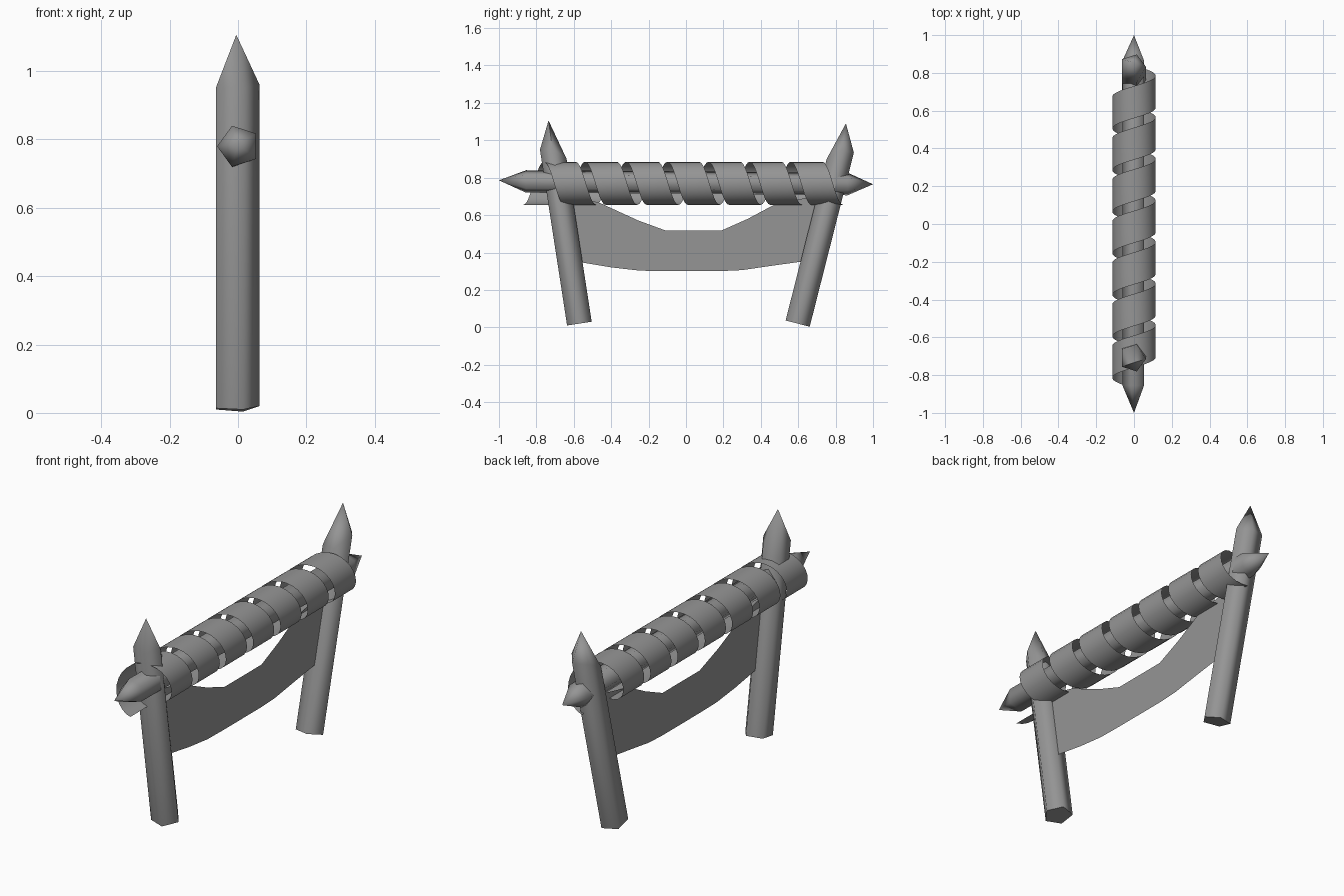
import bpy, bmesh, math
from mathutils import Vector

cube = bpy.data.objects.get("Cube")
if cube:
    bpy.data.objects.remove(cube)

grey = bpy.data.materials.new("weathered_grey")
grey.use_nodes = True
colour = (0.3, 0.3, 0.3, 1)
grey.diffuse_color = colour
grey.node_tree.nodes["Principled BSDF"].inputs["Base Color"].default_value = colour


def finish(name, bm, smooth=80):
    mesh = bpy.data.meshes.new(name)
    bm.to_mesh(mesh)
    bm.free()
    mesh.materials.append(grey)
    obj = bpy.data.objects.new(name, mesh)
    bpy.context.collection.objects.link(obj)
    bpy.ops.object.select_all(action='DESELECT')
    obj.select_set(True)
    bpy.context.view_layer.objects.active = obj
    if smooth:
        bpy.ops.object.shade_smooth_by_angle(angle=math.radians(smooth))
    return obj


def stake(name, base, shoulder, tip, radius, side, up, drop=0):
    """Five-sided pole with a pointed end; drop lowers the inner shoulder corners."""
    base, shoulder, tip = Vector(base), Vector(shoulder), Vector(tip)
    axis = (shoulder - base).normalized()
    side = Vector(side)
    across = axis.cross(side).normalized()
    bm = bmesh.new()
    rings = []
    for centre in (base, shoulder):
        ring = []
        for i in range(5):
            a = math.tau * i / 5
            p = centre + radius * (side * math.cos(a) + across * math.sin(a))
            if centre is shoulder and (p - centre).dot(Vector(up)) > radius * 0.3:
                p -= axis * drop
            ring.append(bm.verts.new(p))
        rings.append(ring)
    point = bm.verts.new(tip)
    bm.faces.new(rings[0])
    for i in range(5):
        j = (i + 1) % 5
        bm.faces.new((rings[0][i], rings[0][j], rings[1][j], rings[1][i]))
        bm.faces.new((rings[1][i], rings[1][j], point))
    bmesh.ops.recalc_face_normals(bm, faces=bm.faces)
    return finish(name, bm)


# Leaning posts
stake("front_post", (-0.007, -0.57, 0.02), (-0.007, -0.715, 0.96),
      (-0.005, -0.735, 1.106), 0.07, (1, 0, 0), (0, 1, 0), 0.07)
stake("back_post", (-0.007, 0.597, 0.02), (-0.007, 0.833, 0.95),
      (-0.005, 0.855, 1.09), 0.07, (1, 0, 0), (0, -1, 0), 0.07)

# Crossbeam from two pointed halves meeting in the middle
middle = (0.002, 0, 0.774)
stake("beam_front_half", middle, (0.002, -0.855, 0.78), (0, -1, 0.786),
      0.063, (-1, 0, 0), (0, 0, 1))
stake("beam_back_half", middle, (0.002, 0.865, 0.766), (0, 1, 0.765),
      0.063, (-1, 0, 0), (0, 0, 1))

# Spiral wrapping: an open ribbon wound around the beam
turns, steps, pitch, width, radius = 7, 24, 0.22, 0.17, 0.115
bm = bmesh.new()
previous = None
for i in range(turns * steps + 1):
    t = i / steps
    a = math.tau * t
    x, z = -radius * math.sin(a), 0.77 - radius * math.cos(a)
    y = -0.785 + pitch * t
    pair = [bm.verts.new((x, y + s * width / 2, z)) for s in (-1, 1)]
    if previous:
        bm.faces.new((previous[0], previous[1], pair[1], pair[0]))
    previous = pair
finish("spiral_wrapping", bm)

# Hanging cloth: one flat sheet between the posts
top = [(-0.67, 0.72), (-0.46, 0.665), (-0.257, 0.572), (-0.11, 0.518),
       (0.19, 0.518), (0.33, 0.58), (0.465, 0.652), (0.76, 0.72)]
bottom = [(-0.62, 0.357), (-0.395, 0.32), (-0.246, 0.303), (-0.11, 0.301),
          (0.19, 0.301), (0.30, 0.306), (0.45, 0.328), (0.68, 0.36)]
bm = bmesh.new()
rows = [[bm.verts.new((0, y, z)) for y, z in row] for row in (bottom, top)]
for i in range(len(top) - 1):
    bm.faces.new((rows[0][i], rows[0][i + 1], rows[1][i + 1], rows[1][i]))
finish("hanging_cloth", bm, 0)
